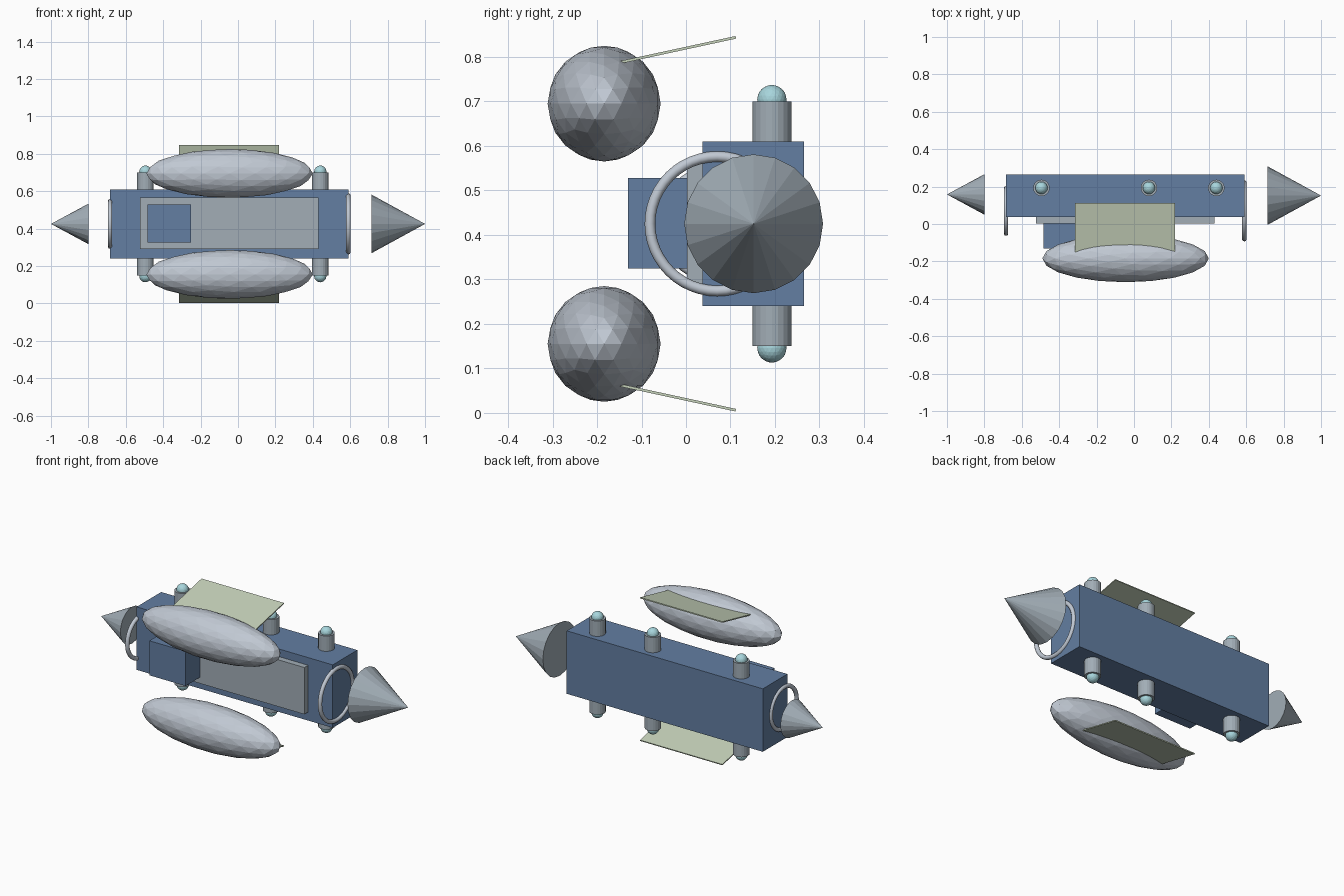
import bpy
from math import pi, radians, cos, sin

default = bpy.data.objects.get("Cube")
if default:
    bpy.data.objects.remove(default, do_unlink=True)


def material(name, rgb):
    m = bpy.data.materials.new(name)
    m.use_nodes = True
    m.diffuse_color = (*rgb, 1)
    m.node_tree.nodes["Principled BSDF"].inputs["Base Color"].default_value = (*rgb, 1)
    return m


BLUE = material("steel blue", (0.125, 0.21, 0.36))
GREY = material("slate grey", (0.36, 0.42, 0.47))
PALE = material("pale silver", (0.53, 0.58, 0.65))
GREEN = material("pale green", (0.56, 0.64, 0.49))
CYAN = material("pale cyan", (0.39, 0.67, 0.72))

MID_Z = 0.425  # height of the horizontal mirror plane


def finish(name, mat):
    ob = bpy.context.object
    ob.name = name
    ob.data.materials.append(mat)
    return ob


def box(name, mat, low, high):
    centre = [(a + b) / 2 for a, b in zip(low, high)]
    bpy.ops.mesh.primitive_cube_add(size=1, location=centre)
    ob = finish(name, mat)
    ob.scale = [b - a for a, b in zip(low, high)]
    return ob


def ball(name, mat, centre, radii):
    bpy.ops.mesh.primitive_ico_sphere_add(subdivisions=3, radius=1, location=centre)
    ob = finish(name, mat)
    ob.scale = radii
    return ob


def end_cone(name, base_x, tip_x, y, radius):
    side = 1 if tip_x > base_x else -1
    bpy.ops.mesh.primitive_cone_add(
        vertices=20, radius1=radius, depth=abs(tip_x - base_x),
        location=((base_x + tip_x) / 2, y, MID_Z), rotation=(0, side * pi / 2, 0))
    finish(name, GREY)


def ring(name, x, radius):
    bpy.ops.mesh.primitive_torus_add(
        major_radius=radius, minor_radius=0.012, major_segments=48, minor_segments=10,
        location=(x, 0.07, MID_Z), rotation=(0, pi / 2, 0))
    finish(name, PALE)
    bpy.ops.object.shade_smooth_by_angle(angle=radians(40))


# Hull, front panel and control block
box("hull", BLUE, (-0.685, 0.037, 0.24), (0.59, 0.265, 0.61))
box("front_panel", GREY, (-0.525, 0.002, 0.29), (0.43, 0.04, 0.565))
box("front_block", BLUE, (-0.485, -0.13, 0.325), (-0.25, 0.002, 0.528))

# Cones and rings at both ends
end_cone("left_cone", 0.715, 1.0, 0.152, 0.156)
end_cone("right_cone", -0.80, -1.0, 0.158, 0.108)
ring("left_ring", 0.59, 0.151)
ring("right_ring", -0.684, 0.121)

# Everything that repeats above and below the hull
for label, s in (("upper", 1), ("lower", -1)):
    ball(label + "_pod", PALE, (-0.045, -0.184, MID_Z + s * 0.27), (0.445, 0.127, 0.13))

    # Tilted fin growing out of the back of the pod
    tilt = radians(12.2)
    length = 0.30
    y = 0.112 - cos(tilt) * length / 2
    z = 0.419 - sin(tilt) * length / 2
    fin = box(label + "_fin", GREEN, (-0.315, y - length / 2, MID_Z + s * z - 0.003),
              (0.22, y + length / 2, MID_Z + s * z + 0.003))
    fin.rotation_euler.x = s * tilt

    # Thruster posts with domed lamps
    for i, x in enumerate((-0.495, 0.08, 0.44), 1):
        bpy.ops.mesh.primitive_cylinder_add(
            vertices=20, radius=0.044, depth=0.12, location=(x, 0.193, MID_Z + s * 0.215))
        finish(f"{label}_post_{i}", GREY)
        ball(f"{label}_lamp_{i}", CYAN, (x, 0.193, MID_Z + s * 0.279), (0.033,) * 3)
